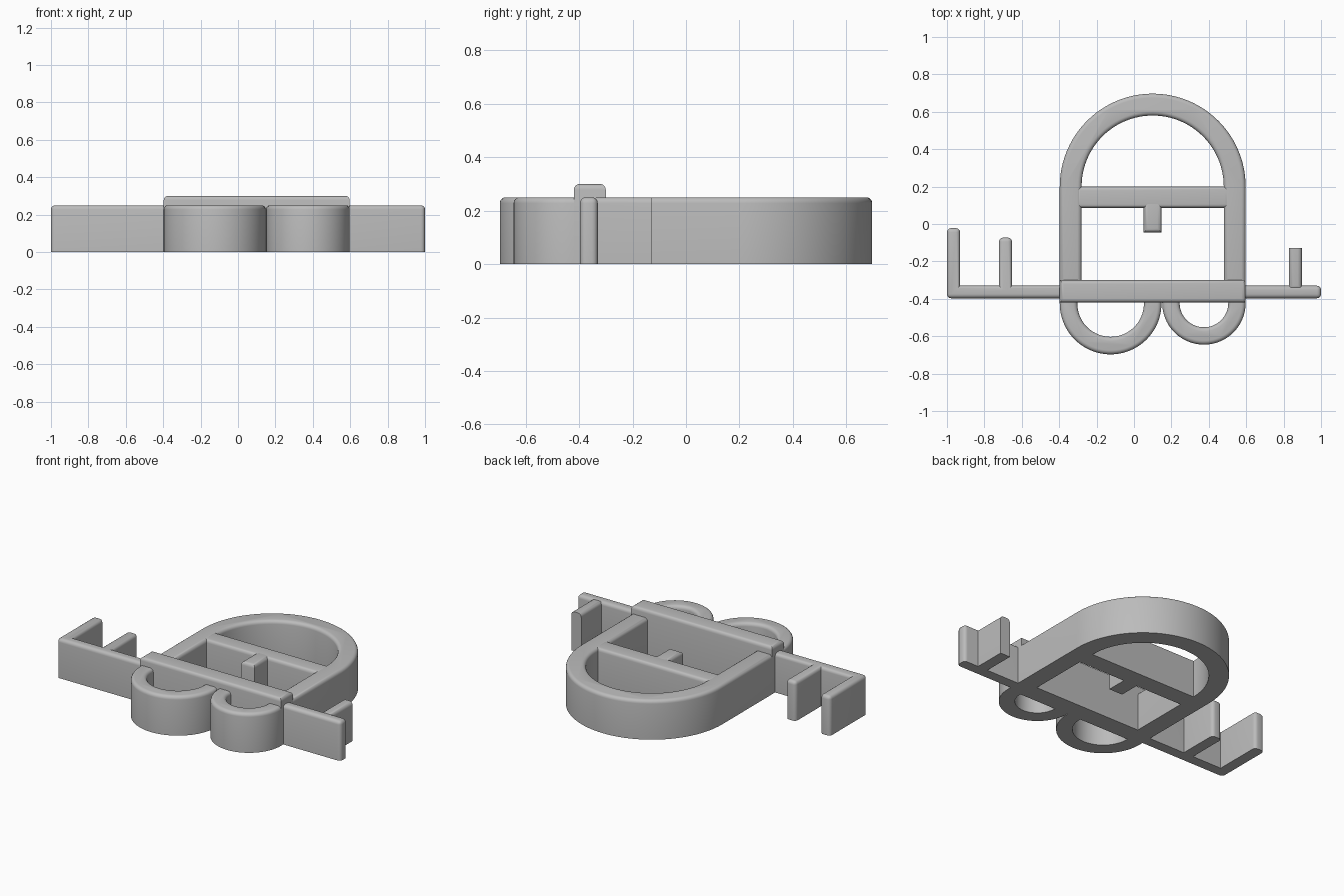
import bpy, bmesh, math

cube = bpy.data.objects.get("Cube")
if cube:
    bpy.data.objects.remove(cube, do_unlink=True)

# Single grey plastic
grey = bpy.data.materials.new("grey plastic")
grey.use_nodes = True
COLOR = (0.5, 0.5, 0.5, 1)
grey.diffuse_color = COLOR
bsdf = next(n for n in grey.node_tree.nodes if n.type == 'BSDF_PRINCIPLED')
bsdf.inputs["Base Color"].default_value = COLOR

HEIGHT = 0.25
BEVEL = 0.022


def prism(name, outline, height=HEIGHT, round_corners=True, flat_end=False):
    """Extrude a counter-clockwise outline; round its rim and outer corners."""
    bm = bmesh.new()
    base = bm.faces.new([bm.verts.new((x, y, 0)) for x, y in outline])
    ext = bmesh.ops.extrude_face_region(bm, geom=[base], use_keep_orig=True)
    for v in ext["geom"]:
        if isinstance(v, bmesh.types.BMVert):
            v.co.z = height
    bmesh.ops.recalc_face_normals(bm, faces=bm.faces[:])
    bm.normal_update()
    end_y = max(y for x, y in outline)
    chosen = []
    for e in bm.edges:
        a, b = (v.co for v in e.verts)
        if min(a.z, b.z) > height / 2:
            if not (flat_end and min(a.y, b.y) > end_y - 0.001):
                chosen.append(e)
        elif abs(a.z - b.z) > height / 2 and round_corners:
            if e.calc_face_angle_signed() > math.radians(45):
                chosen.append(e)
    bmesh.ops.bevel(bm, geom=chosen, offset=BEVEL, offset_type='OFFSET',
                    segments=4, profile=0.5, affect='EDGES', clamp_overlap=True)
    mesh = bpy.data.meshes.new(name)
    bm.to_mesh(mesh)
    bm.free()
    mesh.materials.append(grey)
    ob = bpy.data.objects.new(name, mesh)
    bpy.context.collection.objects.link(ob)
    bpy.ops.object.select_all(action='DESELECT')
    ob.select_set(True)
    bpy.context.view_layer.objects.active = ob
    bpy.ops.object.shade_smooth_by_angle(angle=math.radians(35))
    return ob


def rect(x0, x1, y0, y1):
    return [(x0, y0), (x1, y0), (x1, y1), (x0, y1)]


def arch(cx, cy, outer, inner, leg_end, steps=48):
    """Half ring with straight legs that run to leg_end on the open side."""
    sign = 1 if leg_end < cy else -1

    def arc(r):
        return [(cx + r * math.cos(math.pi * i / steps),
                 cy + sign * r * math.sin(math.pi * i / steps))
                for i in range(steps + 1)]
    pts = [(cx + outer, leg_end)] + arc(outer) + [(cx - outer, leg_end)]
    pts += [(cx - inner, leg_end)] + arc(inner)[::-1] + [(cx + inner, leg_end)]
    return pts if sign > 0 else pts[::-1]


# Body frame
prism("body_arch", arch(0.1, 0.2, 0.497, 0.38, -0.32), round_corners=False)
prism("cross_bar", rect(-0.31, 0.51, 0.085, 0.2), round_corners=False)
prism("centre_stub", rect(0.052, 0.148, -0.045, 0.13), round_corners=False)
prism("front_bar", rect(-0.397, 0.597, -0.42, -0.3), 0.3, round_corners=False)

# Front loops
prism("right_loop", arch(-0.125, -0.425, 0.272, 0.178, -0.39), round_corners=False)
prism("left_loop", arch(0.374, -0.422, 0.223, 0.13, -0.39), round_corners=False)

# Arms with upright fingers
A, B = -0.397, -0.33
prism("arms", [(-1, A), (1, A), (1, B), (-0.652, B), (-0.652, -0.073),
               (-0.722, -0.073), (-0.722, B), (-0.93, B), (-0.93, -0.022),
               (-1, -0.022)])
prism("left_finger", rect(0.828, 0.898, -0.35, -0.128),
      round_corners=False, flat_end=True)
